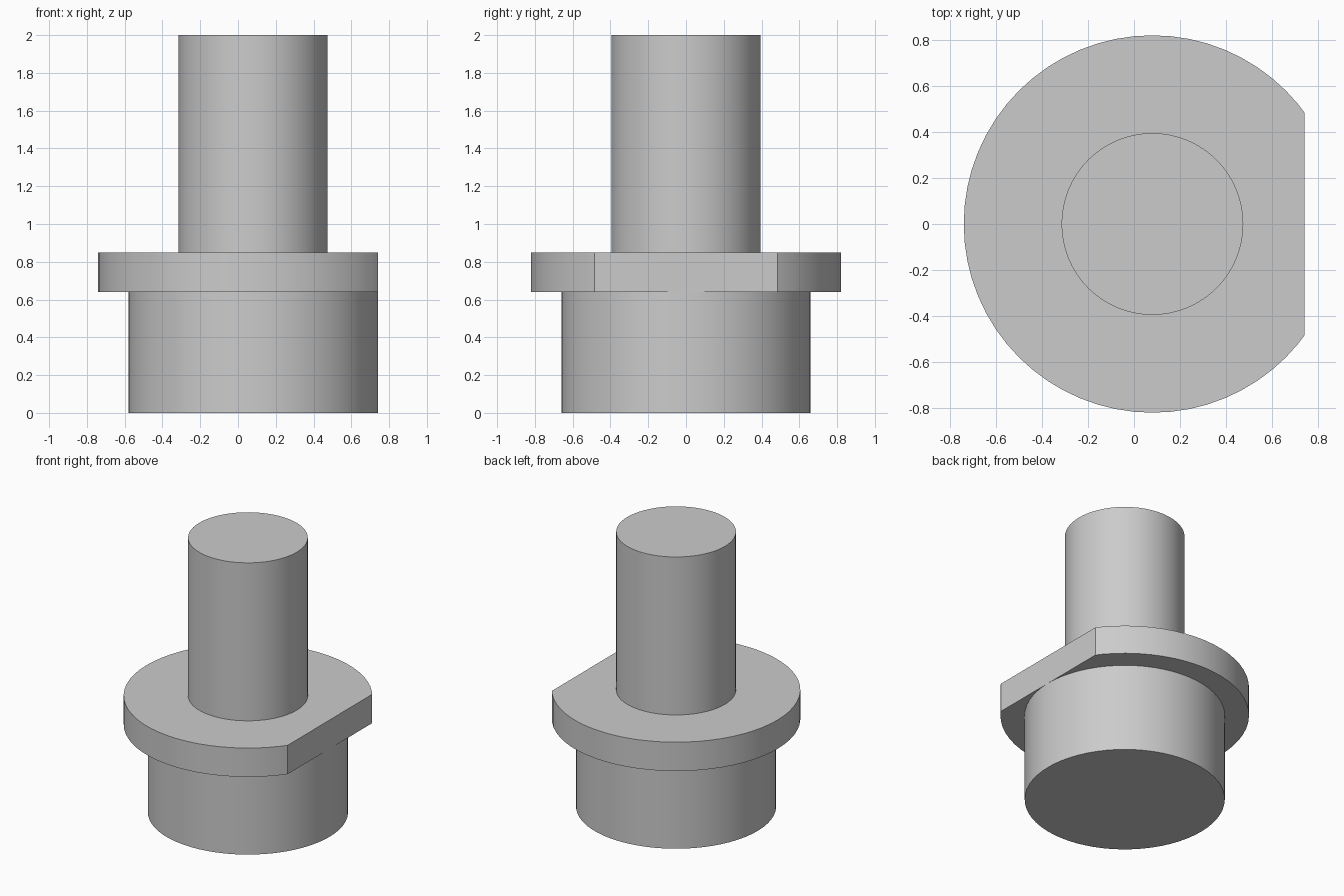
import bpy
import bmesh
import math
from mathutils import Matrix

cube = bpy.data.objects.get("Cube")
if cube:
    bpy.data.objects.remove(cube, do_unlink=True)

AXIS_X = 0.08   # common axis of all round parts
FLAT_X = 0.74   # plane of the flat cut on the flange

grey = bpy.data.materials.new("plain grey")
grey.use_nodes = True
colour = (0.6, 0.6, 0.6, 1)
grey.diffuse_color = colour
grey.node_tree.nodes["Principled BSDF"].inputs["Base Color"].default_value = colour


def cylinder(name, radius, bottom, top, flat_x=None):
    """Upright cylinder on the common axis, optionally trimmed flat on +x."""
    bm = bmesh.new()
    centre = Matrix.Translation((AXIS_X, 0, (bottom + top) / 2))
    bmesh.ops.create_cone(bm, cap_ends=True, segments=64, radius1=radius,
                          radius2=radius, depth=top - bottom, matrix=centre)
    if flat_x is not None:
        bmesh.ops.bisect_plane(bm, geom=bm.verts[:] + bm.edges[:] + bm.faces[:],
                               plane_co=(flat_x, 0, 0), plane_no=(1, 0, 0),
                               clear_outer=True)
        rim = [e for e in bm.edges if e.is_boundary]
        bmesh.ops.holes_fill(bm, edges=rim, sides=0)
    bmesh.ops.recalc_face_normals(bm, faces=bm.faces[:])
    mesh = bpy.data.meshes.new(name)
    bm.to_mesh(mesh)
    bm.free()
    mesh.materials.append(grey)
    obj = bpy.data.objects.new(name, mesh)
    bpy.context.collection.objects.link(obj)
    bpy.ops.object.select_all(action="DESELECT")
    obj.select_set(True)
    bpy.context.view_layer.objects.active = obj
    bpy.ops.object.shade_smooth_by_angle(angle=math.radians(20))
    return obj


# Wide foot, flange with one flat side, and slim shaft
cylinder("base", 0.66, 0, 0.64)
cylinder("flange", 0.82, 0.64, 0.85, flat_x=FLAT_X)
cylinder("shaft", 0.395, 0.85, 2)
